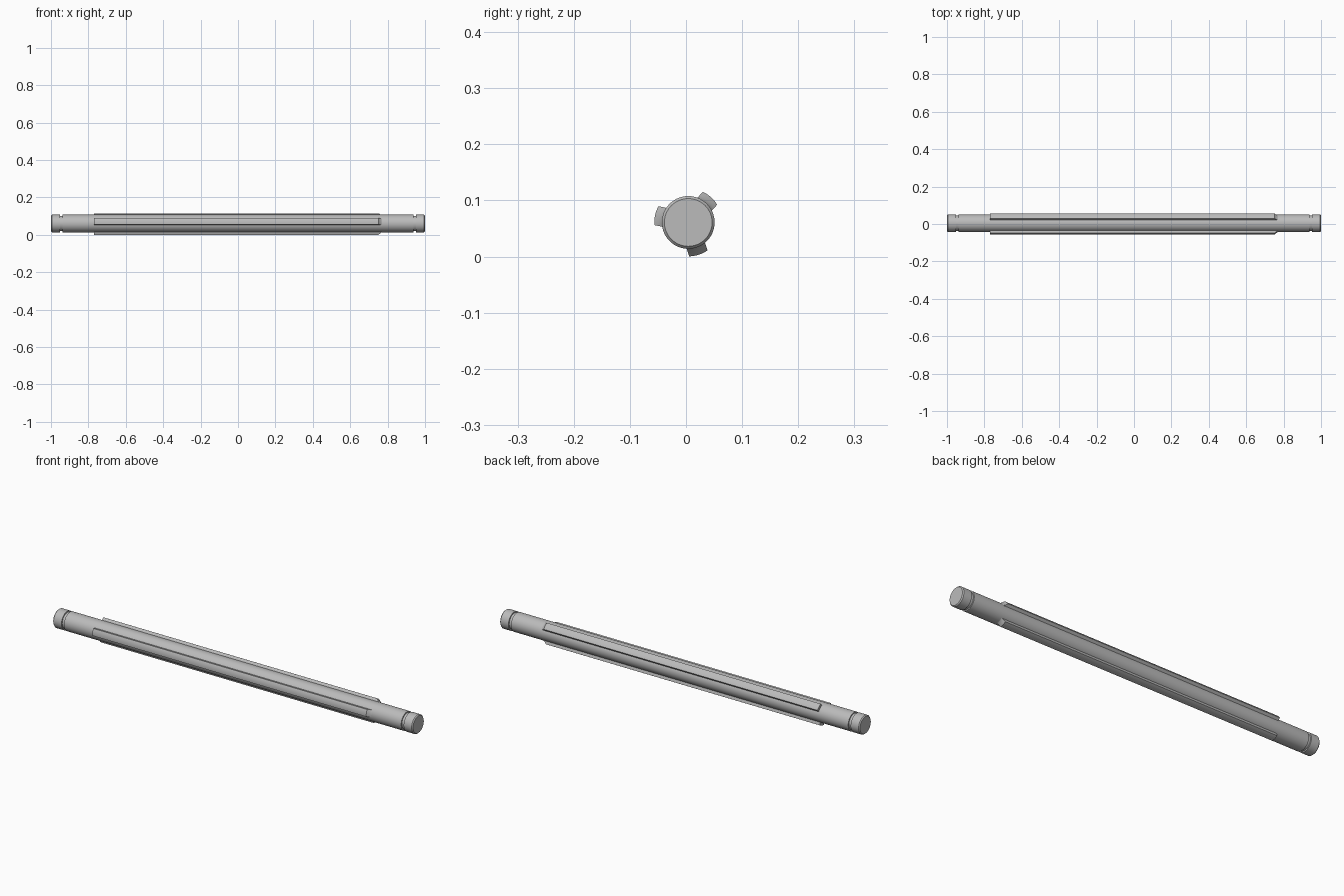
import bpy, bmesh, math
from mathutils import Matrix, Vector

cube = bpy.data.objects.get("Cube")
if cube:
    bpy.data.objects.remove(cube, do_unlink=True)

AXIS = Vector((0, 0.004, 0.0608))   # centre line of the shaft
SHAFT_R, SPLINE_R, CORE_R = 0.047, 0.0605, 0.04
HALF_WIDTH = 0.0172
SEGMENTS = 64

steel = bpy.data.materials.new("steel grey")
steel.use_nodes = True
COLOUR = (0.5, 0.5, 0.5, 1)
steel.diffuse_color = COLOUR
steel.node_tree.nodes["Principled BSDF"].inputs["Base Color"].default_value = COLOUR


def loft(name, rings):
    """Skin closed rings of points, cap both ends, and shade the result."""
    bm = bmesh.new()
    rows = [[bm.verts.new(AXIS + p) for p in ring] for ring in rings]
    n = len(rows[0])
    for a, b in zip(rows, rows[1:]):
        for i in range(n):
            j = (i + 1) % n
            bm.faces.new((a[i], a[j], b[j], b[i]))
    bm.faces.new(rows[0])
    bm.faces.new(rows[-1])
    bmesh.ops.recalc_face_normals(bm, faces=bm.faces)
    mesh = bpy.data.meshes.new(name)
    bm.to_mesh(mesh)
    bm.free()
    mesh.materials.append(steel)
    obj = bpy.data.objects.new(name, mesh)
    bpy.context.collection.objects.link(obj)
    bpy.ops.object.select_all(action='DESELECT')
    obj.select_set(True)
    bpy.context.view_layer.objects.active = obj
    bpy.ops.object.shade_smooth_by_angle(angle=math.radians(30))


def circle(x, r):
    angles = [math.tau * i / SEGMENTS for i in range(SEGMENTS)]
    return [Vector((x, r * math.cos(a), r * math.sin(a))) for a in angles]


# Round shaft with chamfered ends and a retaining groove near each end
half = [(0.937, SHAFT_R), (0.937, 0.041), (0.951, 0.041),
        (0.951, SHAFT_R), (0.995, SHAFT_R), (1.0, 0.0425)]
profile = [(-x, r) for x, r in reversed(half)] + half
loft("shaft", [circle(x, r) for x, r in profile])


def key_section(x, r, turn):
    """Parallel-sided key with a rounded crown, turned about the axis."""
    widths = [HALF_WIDTH * (i / 4 - 1) for i in range(9)]
    points = [Vector((x, math.sqrt(r * r - w * w), w)) for w in widths]
    points += [Vector((x, CORE_R, HALF_WIDTH)), Vector((x, CORE_R, -HALF_WIDTH))]
    return [turn @ p for p in points]


# Three keys: square at one end, curved run-out at the other
stations = [(-0.77, SPLINE_R)]
for i in range(7):
    t = i / 6
    stations.append((0.752 + 0.024 * t, SPLINE_R - 0.0145 * math.sin(t * math.pi / 2)))
for k in range(3):
    turn = Matrix.Rotation(math.radians(48 + 120 * k), 3, 'X')
    loft("spline_key_%d" % (k + 1), [key_section(x, r, turn) for x, r in stations])
